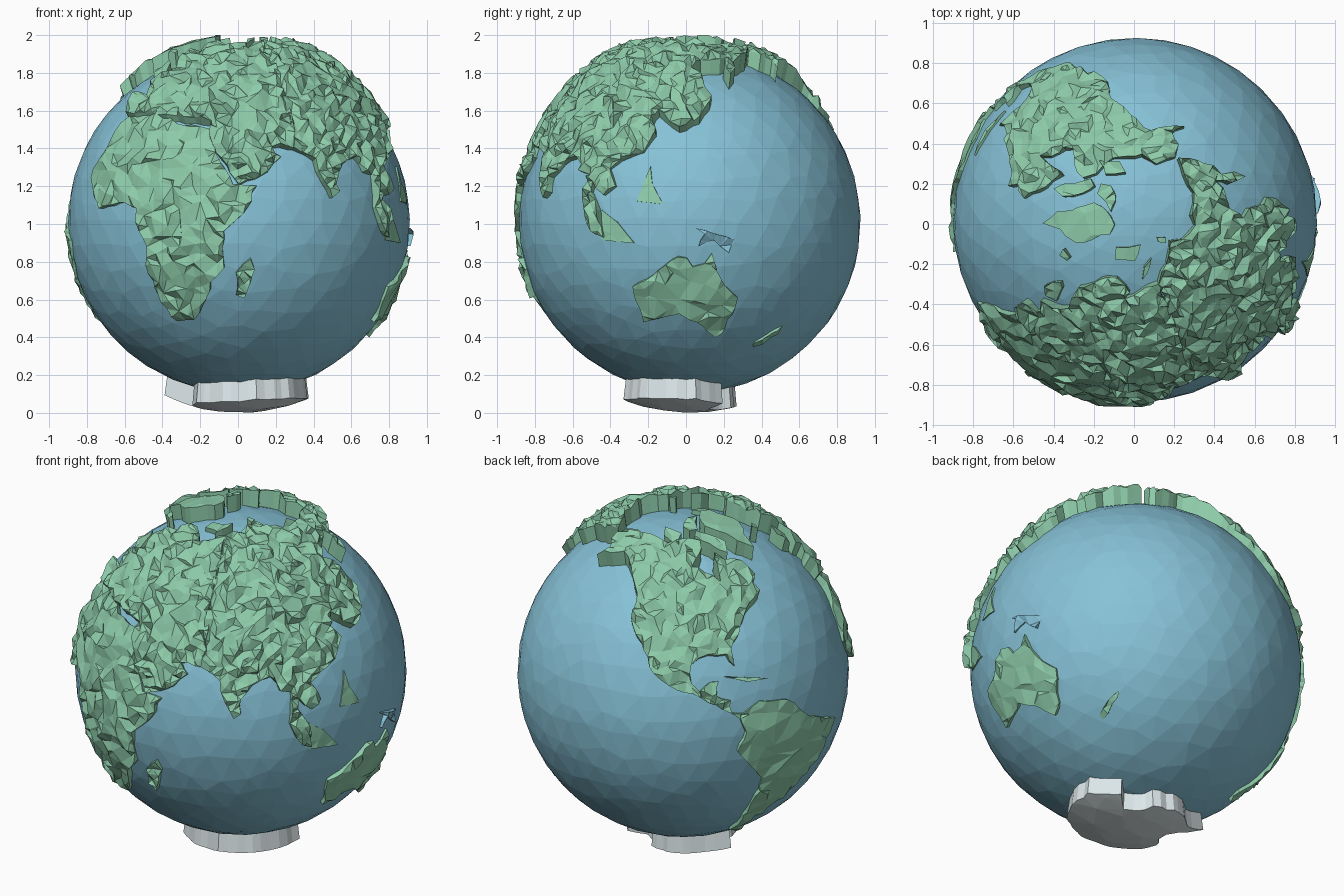
import bpy, bmesh, random
from math import sin, cos, radians, acos
from mathutils import Vector
from mathutils.geometry import delaunay_2d_cdt

if "Cube" in bpy.data.objects:
    bpy.data.objects.remove(bpy.data.objects["Cube"])

random.seed(4)
C = Vector((0.005, 0.02, 1.01))   # globe centre
R = 0.905


def material(name, rgb):
    m = bpy.data.materials.new(name)
    m.diffuse_color = (*rgb, 1)
    m.use_nodes = True
    m.node_tree.nodes["Principled BSDF"].inputs["Base Color"].default_value = m.diffuse_color
    return m


BLUE = material("sea_blue", (0.24, 0.54, 0.68))
GREEN = material("land_green", (0.27, 0.60, 0.40))
ICE = material("ice_white", (0.72, 0.80, 0.82))


def finish(bm, name, mat):
    me = bpy.data.meshes.new(name)
    bm.to_mesh(me)
    bm.free()
    me.materials.append(mat)
    ob = bpy.data.objects.new(name, me)
    bpy.context.collection.objects.link(ob)
    return ob


def direction(lon, lat):
    # longitude 45 east faces the front
    a, b = radians(lon - 45), radians(lat)
    return Vector((cos(b) * sin(a), -cos(b) * cos(a), sin(b)))


def land(name, pts, lift=0.03, rough=0.02, step=0.05, mat=GREEN, zlift=0.07, coast=0.010):
    """Triangulate a coast outline on the sphere, raise it roughly, add cliff walls."""
    dirs = [direction(*p) for p in pts]
    c = sum(dirs, Vector()).normalized()
    e1 = c.orthogonal().normalized()
    e2 = c.cross(e1)

    def flat(d):
        t = d - c * d.dot(c)
        if t.length < 1e-6:
            return Vector((0, 0))
        t = t.normalized() * acos(max(-1, min(1, d.dot(c))))
        return Vector((t.dot(e1), t.dot(e2)))

    def unflat(p):
        r = p.length
        if r < 1e-6:
            return c.copy()
        return c * cos(r) + (e1 * p.x + e2 * p.y) * (sin(r) / r)

    ring = []
    for a, b in zip(dirs, dirs[1:] + dirs[:1]):
        n = max(1, round((a - b).length / 0.05))
        for i in range(n):
            p = flat(a.lerp(b, i / n).normalized())
            if i:
                p += Vector((random.uniform(-coast, coast), random.uniform(-coast, coast)))
            ring.append(p)
    x0, x1 = min(p.x for p in ring), max(p.x for p in ring)
    y0, y1 = min(p.y for p in ring), max(p.y for p in ring)
    inner = []
    for i in range(int((x1 - x0) / step) + 1):
        for j in range(int((y1 - y0) / step) + 1):
            inner.append(Vector((x0 + (i + random.random()) * step, y0 + (j + random.random()) * step)))
    out = delaunay_2d_cdt(ring + inner, [], [list(range(len(ring)))], 1, 1e-5)

    bm = bmesh.new()
    base = []
    for p in out[0]:
        d = unflat(p)
        k = max(0, min(1, (d.z - 0.45) / 0.4)) if d.z > -0.85 else -1.15
        h = R + lift + random.uniform(-rough, rough)
        base.append(C + d * (R - 0.012))
        bm.verts.new(C + d * h + Vector((0, 0, zlift * k)))
    bm.verts.ensure_lookup_table()
    for f in out[2]:
        try:
            bm.faces.new([bm.verts[i] for i in f])
        except ValueError:
            pass
    # cliff walls down into the sea
    foot = {v: base[v.index] for v in bm.verts} if not bm.verts.index_update() else {}
    rim = [e for e in bm.edges if e.is_boundary]
    walls = {}
    for e in rim:
        loop = e.link_loops[0]
        a, b = loop.vert, loop.link_loop_next.vert
        for v in (a, b):
            if v not in walls:
                walls[v] = bm.verts.new(foot[v])
        bm.faces.new((b, a, walls[a], walls[b]))
    bmesh.ops.delete(bm, geom=[v for v in bm.verts if not v.link_faces], context='VERTS')
    return finish(bm, name, mat)


# sea: faceted ball with slightly irregular facets
bm = bmesh.new()
bmesh.ops.create_icosphere(bm, subdivisions=4, radius=1)
for v in bm.verts:
    j = Vector([random.uniform(-0.03, 0.03) for _ in range(3)])
    v.co = C + (v.co + j).normalized() * R
finish(bm, "sea", BLUE)

# Africa, Europe and Asia
land("african_land", [(-6, 36), (10, 37.5), (20, 33), (33, 32), (38, 21), (43, 12.5), (51, 12), (48, 5), (40, -3),
     (40, -15), (35, -20), (33, -26), (27, -34), (19, -35), (15, -27), (12, -17), (13, -8), (9, 0), (9, 4.5),
     (4, 6.3), (-8, 4.5), (-13, 8.5), (-17.5, 15), (-16, 21), (-10, 30)], 0.022, 0.018, 0.06)
land("large_south_island", [(49, -12), (50.5, -16), (47, -25.5), (44, -25), (44, -17)], 0.02, 0.015)
land("european_land", [(-9, 37), (-9, 43), (-2, 43.5), (-1, 46), (-4.5, 48.5), (2, 51), (8, 54), (6, 58), (5, 62),
     (12, 66), (19, 70), (28, 71), (41, 67), (38, 65), (44, 66), (54, 68.5), (66, 69), (66, 25), (57, 25.5),
     (60, 22), (55, 17), (45, 12.5), (39, 21), (34, 29), (34, 34), (15, 35.5), (3, 36.5), (-5, 36)],
     0.03, 0.022, 0.043)
land("asian_land", [(65, 69), (72, 72), (80, 73), (88, 75), (104, 77.5), (113, 74), (130, 71), (140, 72.5), (160, 69.5),
     (178, 69), (190, 66), (179, 62.5), (170, 60), (163, 58), (161, 54), (156.5, 51), (156, 57), (161, 61), (155, 59.5),
     (142, 59), (136, 54.5), (141, 52), (142, 46), (145, 43.5), (141, 38), (139, 35), (131, 31.5), (127, 34),
     (122, 38), (120, 34), (122, 30), (118, 24), (110, 21), (106, 18), (109, 12), (105, 9), (100.5, 13.5), (100, 10),
     (103.5, 4), (105, -5), (101, -3), (97, 5), (98, 16), (94, 17), (91, 22), (87, 21), (80, 15), (80, 10),
     (77.5, 8), (73, 17), (72.5, 21), (65, 25)], 0.03, 0.022, 0.041)

# flush equatorial islands
land("east_islands", [(121, 19), (122, 13), (126, 6), (117, 7)], 0.004, 0.003, 0.3, coast=0)
land("equator_islands", [(104, 4), (110, 0), (116, -7), (104, -6)], 0.006, 0.004, 0.2, coast=0)
land("sea_shards", [(137, -2), (141, -3), (150, -6), (148, -10), (143, -6), (138, -8), (140, -4)],
     0.012, 0.015, 0.08, BLUE)

# southern continent and neighbouring islands
land("southern_land", [(114, -22), (122, -18), (127, -14), (131, -11.5), (134, -12), (136, -15), (140, -14),
     (142.5, -10.5), (146, -19), (153, -26), (150, -37.5), (146, -41), (142, -38.5), (138, -35), (131, -31.5),
     (124, -33.5), (116, -35)], 0.02, 0.012, 0.08)
land("far_south_island", [(173, -40), (178, -37.5), (174, -42), (168, -47), (167, -45)], 0.008, 0.01)

# the two western continents
land("north_west_land", [(-168, 66), (-156, 71), (-141, 69.5), (-128, 70), (-115, 69), (-95, 71), (-84, 69),
     (-87, 64), (-94, 59), (-82, 55), (-79, 52), (-78, 58), (-77, 62.5), (-70, 60), (-65, 59), (-56, 52), (-62, 49.5),
     (-60, 46), (-66, 44), (-70, 42), (-75, 37), (-81, 31), (-80, 25.5), (-83, 29.5), (-90, 30), (-97, 27),
     (-97, 21), (-94, 18), (-90, 21), (-87, 21), (-88, 16), (-83, 14), (-83, 9.5), (-77, 8.5), (-80, 7), (-86, 11),
     (-94, 16), (-105, 20), (-111, 24), (-117, 33), (-124, 40), (-124, 48), (-133, 56), (-145, 60.5),
     (-153, 58), (-163, 55), (-158, 59), (-165, 62)], 0.022, 0.016, 0.045)
land("south_west_land", [(-80, 8), (-72, 12), (-61, 10), (-50, 0), (-35, -6), (-39, -16), (-48, -26), (-57, -36),
     (-65, -42), (-68, -54), (-74, -51), (-73, -38), (-70, -19), (-81, -5), (-78, 2)], 0.014, 0.01, 0.09)
land("warm_sea_islands", [(-85, 22.5), (-76, 21), (-67, 19), (-76, 19.5)], 0.012, 0.006, 0.2, coast=0)

# arctic islands
land("great_ice_island", [(-43, 60), (-51, 65), (-54, 70), (-68, 76), (-62, 81), (-32, 83.5), (-15, 81), (-20, 75),
     (-24, 70), (-38, 66)], 0.018, 0.004, 0.12)
land("arctic_island_east", [(-63, 66), (-72, 71.5), (-85, 73.5), (-88, 71), (-73, 65), (-66, 62)], 0.022, 0.012)
land("arctic_island_north", [(-64, 82), (-90, 81.5), (-100, 77), (-92, 74.5), (-80, 75.5)], 0.02, 0.01)
land("arctic_island_west", [(-102, 73), (-124, 75), (-120, 71), (-104, 68.5)], 0.022, 0.014)
land("polar_islet", [(10, 79.5), (30, 81), (58, 82), (45, 77), (18, 76)], 0.004, 0.002, 0.2, zlift=0.02)
land("long_polar_islet", [(52, 71), (56, 75), (68, 77), (58, 73)], 0.02, 0.01)
land("small_polar_islet", [(92, 80), (97, 81.3), (105, 79), (98, 78)], 0.02, 0.005)
land("atlantic_islet", [(-23, 65.5), (-15, 66), (-14, 64.5), (-20, 63.3)], 0.015, 0.01)
land("channel_islands", [(-5, 50), (1, 52), (-2, 57.5), (-5, 58.5), (-9, 53)], 0.015, 0.012)

# south polar ice slab that the globe stands on
land("polar_ice_base", [(0, -70), (30, -69), (60, -67), (90, -66), (115, -66.5), (140, -66.5), (170, -71), (165, -78),
     (-165, -79), (-150, -76), (-120, -74), (-100, -73), (-75, -72), (-60, -64), (-62, -74), (-55, -78), (-35, -78),
     (-20, -73)], 0.025, 0.0, 0.12, ICE)
